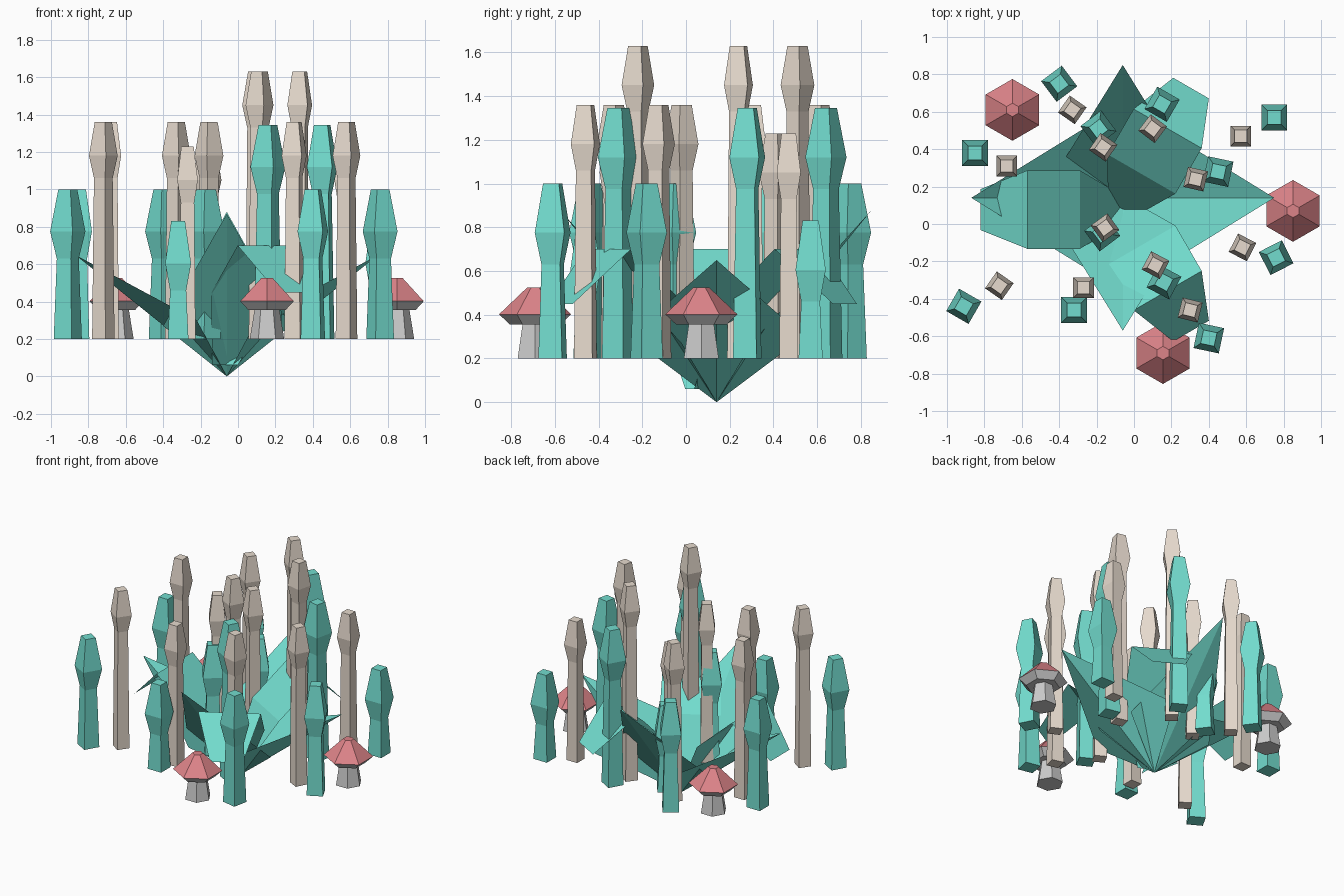
import bpy
from math import cos, sin, pi, radians

if "Cube" in bpy.data.objects:
    bpy.data.objects.remove(bpy.data.objects["Cube"])


def material(name, rgb):
    m = bpy.data.materials.new(name)
    m.diffuse_color = (*rgb, 1)
    m.use_nodes = True
    m.node_tree.nodes["Principled BSDF"].inputs["Base Color"].default_value = m.diffuse_color
    return m


TEAL = material("teal", (0.17, 0.72, 0.62))
BEIGE = material("beige", (0.80, 0.71, 0.62))
RED = material("red", (0.72, 0.23, 0.25))


def mesh_object(name, verts, faces, mat=None):
    me = bpy.data.meshes.new(name)
    me.from_pydata(verts, [], faces)
    me.update()
    if mat:
        me.materials.append(mat)
    ob = bpy.data.objects.new(name, me)
    bpy.context.collection.objects.link(ob)
    return ob


def stack(name, x, y, n, start, rings, mat=None):
    """Closed n-sided column through (z, radius) rings."""
    verts = [(x + r * cos(start + 2 * pi * i / n), y + r * sin(start + 2 * pi * i / n), z)
             for z, r in rings for i in range(n)]
    faces = [(k * n + i, k * n + (i + 1) % n, (k + 1) * n + (i + 1) % n, (k + 1) * n + i)
             for k in range(len(rings) - 1) for i in range(n)]
    faces += [tuple(reversed(range(n))), tuple(range((len(rings) - 1) * n, len(rings) * n))]
    return mesh_object(name, verts, faces, mat)


def stalk(name, x, y, deg, top, halves, drops, mat):
    zs = [0.2, top - drops[1], top - drops[0], top]
    rings = [(z, h * 2 ** 0.5) for z, h in zip(zs, halves)]
    stack(name, x, y, 4, radians(deg + 45), rings, mat)


# teal bulb stalks: x, y, turn, top height
for x, y, a, t in [(-.85, .38, 0, 1), (-.40, .75, 37, 1), (.76, -.18, 27, 1),
                   (.40, -.61, -12, 1), (-.91, -.44, -30, 1), (-.17, -.05, 37, 1),
                   (.15, .64, -30, 1.345), (.45, .28, -12, 1.345), (.16, -.31, -28, 1.345),
                   (.75, .57, 0, .83), (-.32, -.46, 0, .83), (-.19, .51, 37, .83)]:
    stalk("teal_stalk", x, y, a, t, (.055, .043, .069, .037), (.225, .37), TEAL)

# beige bulb stalks
for x, y, a, t in [(-.68, .31, 0, 1.36), (-.33, .61, -35, 1.36), (.58, -.125, -27, 1.36),
                   (.30, -.46, -14, 1.36), (-.72, -.33, -35, 1.36), (-.155, -.02, 36, 1.36),
                   (.10, .51, -37, 1.63), (.33, .24, -13, 1.63), (.115, -.22, -28, 1.63),
                   (.57, .47, 0, 1.23), (-.27, -.34, 0, 1.23), (-.165, .41, -35, 1.23)]:
    stalk("beige_stalk", x, y, a, t, (.043, .036, .055, .033), (.18, .30), BEIGE)

# mushrooms: grey stem and gills, red cap
for x, y in [(-.65, .61), (.85, .07), (.155, -.69)]:
    stack("mushroom_stem", x, y, 6, 0, [(.2, .092), (.36, .066)])
    cap = stack("mushroom_cap", x, y, 6, pi / 2,
                [(.355, .115), (.402, .165), (.525, .036)], RED)
    cap.data.materials.append(None)
    for p in cap.data.polygons:
        if p.center.z < .39:
            p.material_index = 1

# pointed leaves: a kite folded along its middle
CX, CY = -.06, .14
for turn, reach, tip_z, out, half, side_z in [
        (0, .81, .65, .16, .40, .30), (180, .81, .65, .16, .40, .30),
        (90, .71, .88, .16, .34, .27), (270, .71, .87, .16, .34, .27)]:
    c, s = cos(radians(turn)), sin(radians(turn))
    pts = [(0, 0, 0), (out, -half, side_z), (reach, 0, tip_z), (out, half, side_z)]
    mesh_object("pointed_leaf", [(CX + u * c - v * s, CY + u * s + v * c, z) for u, v, z in pts],
                [(0, 1, 2), (0, 2, 3)], TEAL)

# blunt leaves: flat strips that rise and then droop
strip = [(0, .08, .06), (.22, .21, .45), (.5, .21, .7), (.75, .11, .45)]
for turn in (60, 180, 300):
    c, s = cos(radians(turn)), sin(radians(turn))
    verts = [(-.07 + u * c - v * s, .077 + u * s + v * c, z)
             for u, h, z in strip for v in (-h, h)]
    mesh_object("blunt_leaf", verts,
                [(2 * i, 2 * i + 2, 2 * i + 3, 2 * i + 1) for i in range(3)], TEAL)
